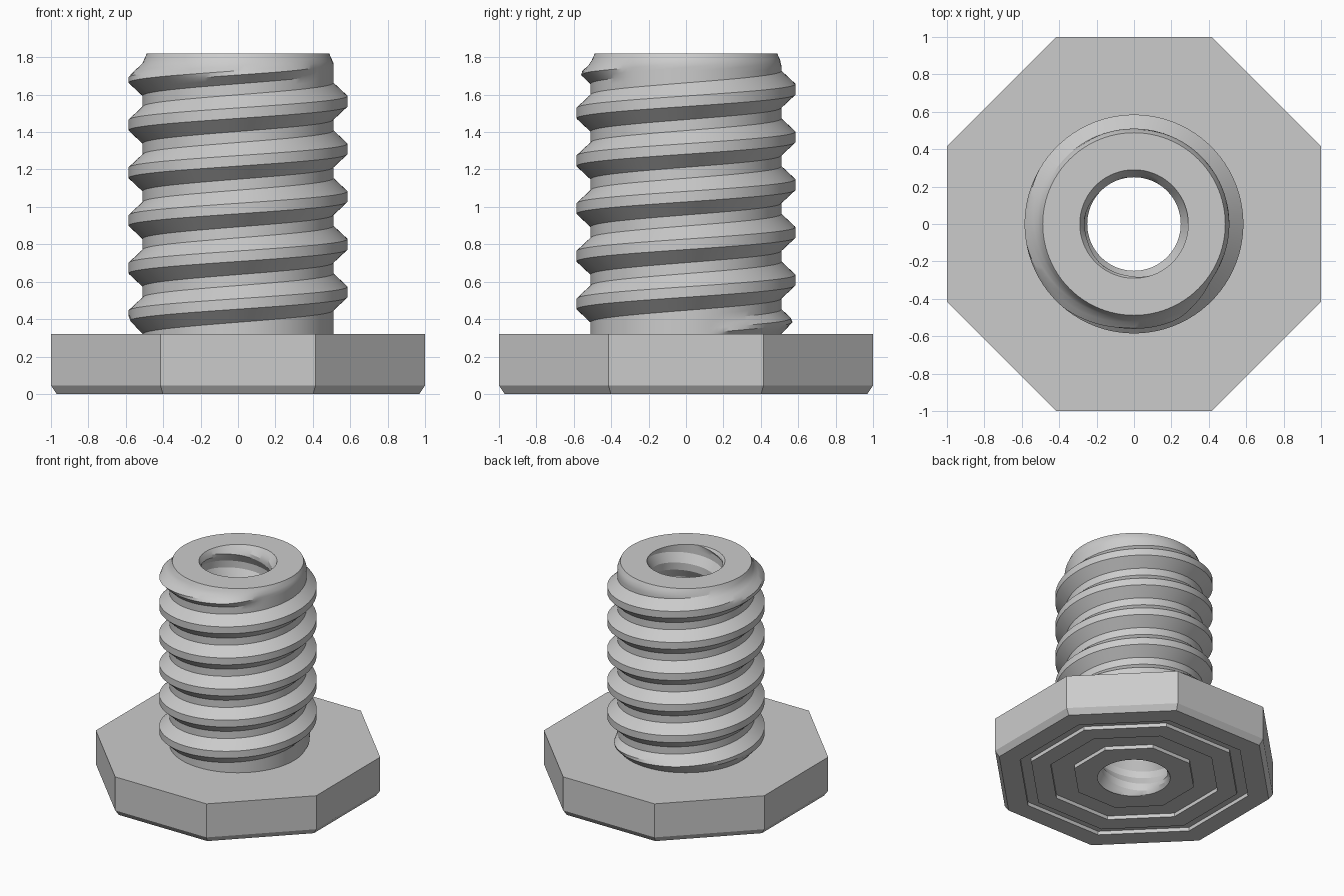
import bpy, bmesh, math

if "Cube" in bpy.data.objects:
    bpy.data.objects.remove(bpy.data.objects["Cube"], do_unlink=True)

SEG = 96
PITCH = 0.255
CREST0 = 0.29          # crest height of the first turn at +x
HEAD_TOP, TOP = 0.32, 1.82
STEPS = [-0.385, -0.29, -0.2, -0.11, 0.0, 0.11, 0.2, 0.29, 0.385, 0.5]

steel = bpy.data.materials.new("grey_steel")
steel.use_nodes = True
GREY = (0.6, 0.6, 0.6, 1)
steel.diffuse_color = GREY
steel.node_tree.nodes["Principled BSDF"].inputs["Base Color"].default_value = GREY


def clamp(v, lo, hi):
    return max(lo, min(hi, v))


def ramp(v, points):
    """Piecewise linear interpolation through (v, result) points."""
    for (a, ra), (b, rb) in zip(points, points[1:]):
        if v <= b:
            return ra + (rb - ra) * clamp((v - a) / (b - a), 0, 1)
    return points[-1][1]


def sweep(name, rows):
    """Turn row functions angle -> (radius, z) into a welded surface."""
    bm = bmesh.new()
    grid = []
    for row in rows:
        ring = []
        for j in range(SEG + 1):
            a = 2 * math.pi * j / SEG
            r, z = row(a)
            ring.append(bm.verts.new((r * math.cos(a), r * math.sin(a), z)))
        grid.append(ring)
    for low, high in zip(grid, grid[1:]):
        for j in range(SEG):
            bm.faces.new((low[j], low[j + 1], high[j + 1], high[j]))
    bmesh.ops.remove_doubles(bm, verts=bm.verts, dist=1e-5)
    mesh = bpy.data.meshes.new(name)
    bm.to_mesh(mesh)
    bm.free()
    mesh.materials.append(steel)
    ob = bpy.data.objects.new(name, mesh)
    bpy.context.collection.objects.link(ob)
    bpy.ops.object.select_all(action="DESELECT")
    ob.select_set(True)
    bpy.context.view_layer.objects.active = ob
    bpy.ops.object.shade_smooth_by_angle(angle=math.radians(25))
    return ob


def octagon(apothem, z):
    eighth = math.pi / 4
    return lambda a: (apothem / math.cos((a + eighth / 2) % eighth - eighth / 2), z)


def circle(r, z):
    return lambda a: (r, z)


def ridge(step):
    """Trapezoid thread section: 1 on the crest, 0 in the root."""
    return clamp((0.385 - abs(step)) / 0.275, 0, 1)


def outer_row(turn, step):
    def row(a):
        t = turn + a / (2 * math.pi)
        fade = ramp(t, [(0.05, 0), (0.17, 1), (5.82, 1), (5.9, 0)])
        z = clamp(CREST0 + PITCH * (t + step), HEAD_TOP, TOP)
        limit = ramp(z, [(HEAD_TOP, 0.51), (0.4, 0.585), (1.7, 0.585), (1.765, 0.512), (TOP, 0.488)])
        return min(0.51 + 0.075 * ridge(step) * fade, limit), z
    return row


def bore_row(turn, step):
    def row(a):
        z = clamp(CREST0 + PITCH * (turn + step + a / (2 * math.pi)), 0, TOP)
        widen = ramp(z, [(0, 0.27), (0.03, 0.25), (1.76, 0.25), (TOP, 0.29)])
        return max(0.25 + 0.04 * ridge(step), widen), z
    return row


# Octagonal head with chamfered underside and two octagonal grooves
G = 0.03
sweep("octagonal_head", [circle(0.27, 0)] + [octagon(r, z) for r, z in (
    (0.43, 0), (0.43, G), (0.60, G), (0.60, 0), (0.74, 0), (0.74, G),
    (0.82, G), (0.82, 0), (0.97, 0), (1, 0.045), (1, HEAD_TOP))]
    + [circle(0.5, HEAD_TOP)])

# Threaded shaft, flat rim and threaded bore
turns = [(k, s) for k in range(-3, 8) for s in STEPS]
sweep("threaded_shaft", [outer_row(k, s) for k, s in turns])
sweep("shaft_rim", [circle(0.488, TOP), circle(0.29, TOP)])
sweep("threaded_bore", [bore_row(k, s) for k, s in reversed(turns)])
